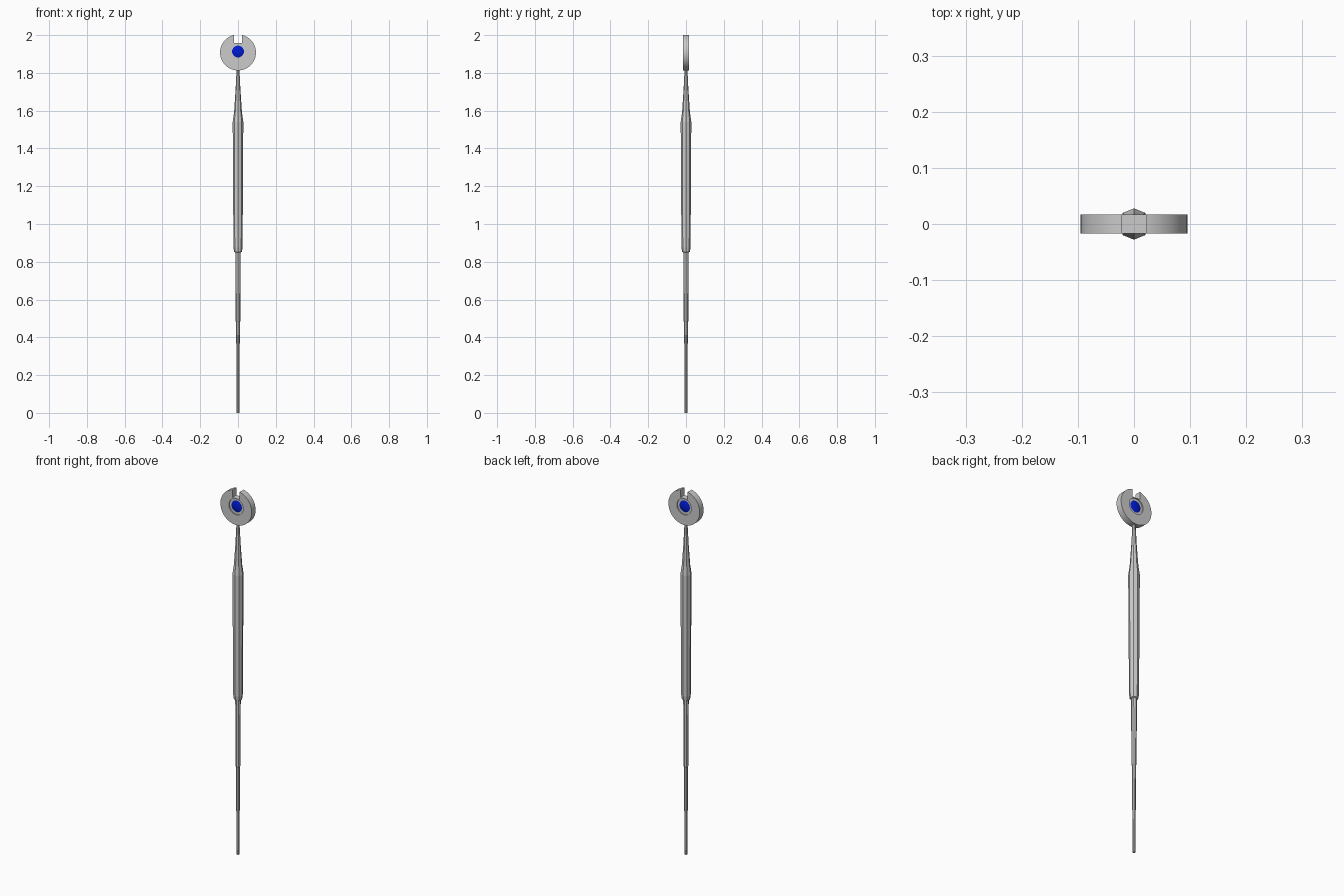
import bpy, math
from math import pi, cos, sin

if "Cube" in bpy.data.objects:
    bpy.data.objects.remove(bpy.data.objects["Cube"])

HEAD_Z = 1.908   # centre of the slotted disc
GEM_Z = 1.913    # centre of the gem and its recesses


def disc(name, r, depth, z, y=0.0, sides=48):
    bpy.ops.mesh.primitive_cylinder_add(vertices=sides, radius=r, depth=depth,
                                        location=(0, y, z), rotation=(pi / 2, 0, 0))
    ob = bpy.context.object
    ob.name = name
    return ob


def cut(target, cutter):
    mod = target.modifiers.new("cut", 'BOOLEAN')
    mod.operation = 'DIFFERENCE'
    mod.solver = 'EXACT'
    mod.object = cutter
    bpy.context.view_layer.objects.active = target
    bpy.ops.object.modifier_apply(modifier=mod.name)
    bpy.data.objects.remove(cutter, do_unlink=True)


# Eight-sided shaft with grip, lathed from (radius, z)
profile = [(0.007, 0.0), (0.0075, 0.08), (0.008, 0.23), (0.009, 0.24),
           (0.0095, 0.48), (0.0125, 0.485), (0.0135, 0.73), (0.014, 0.85),
           (0.021, 0.853), (0.024, 0.875), (0.0275, 1.40), (0.028, 1.54),
           (0.021, 1.59), (0.0135, 1.70), (0.0085, 1.80), (0.0085, 1.83)]
N = 8
verts = [(r * cos(2 * pi * i / N), r * sin(2 * pi * i / N), z)
         for r, z in profile for i in range(N)]
faces = [(k * N + i, k * N + (i + 1) % N, (k + 1) * N + (i + 1) % N, (k + 1) * N + i)
         for k in range(len(profile) - 1) for i in range(N)]
faces += [tuple(reversed(range(N))), tuple(range(len(verts) - N, len(verts)))]
mesh = bpy.data.meshes.new("shaft")
mesh.from_pydata(verts, [], faces)
bpy.context.collection.objects.link(bpy.data.objects.new("shaft", mesh))

# Disc head with open slot at the top and a round recess on both faces
head = disc("slotted_head", 0.095, 0.034, HEAD_Z)
bpy.ops.mesh.primitive_cube_add(size=1, location=(0, 0, 2.008))
slot = bpy.context.object
slot.scale = (0.045, 0.2, 0.1)
cut(head, slot)
for side in (-1, 1):
    cut(head, disc("recess_cutter", 0.0435, 0.02, GEM_Z, side * 0.021))
bpy.ops.object.select_all(action='DESELECT')
head.select_set(True)
bpy.context.view_layer.objects.active = head
bpy.ops.object.shade_smooth_by_angle(angle=math.radians(30))

# Blue domed gem showing on both faces
bpy.ops.mesh.primitive_uv_sphere_add(segments=32, ring_count=16, radius=0.041,
                                     location=(0, 0, GEM_Z), rotation=(pi / 2, 0, 0))
gem = bpy.context.object
gem.name = "gem"
gem.scale = (1, 1, 0.42)
bpy.ops.object.shade_smooth()
blue = bpy.data.materials.new("gem_blue")
blue.diffuse_color = (0.0, 0.01, 0.65, 1)
blue.use_nodes = True
blue.node_tree.nodes["Principled BSDF"].inputs["Base Color"].default_value = blue.diffuse_color
gem.data.materials.append(blue)
